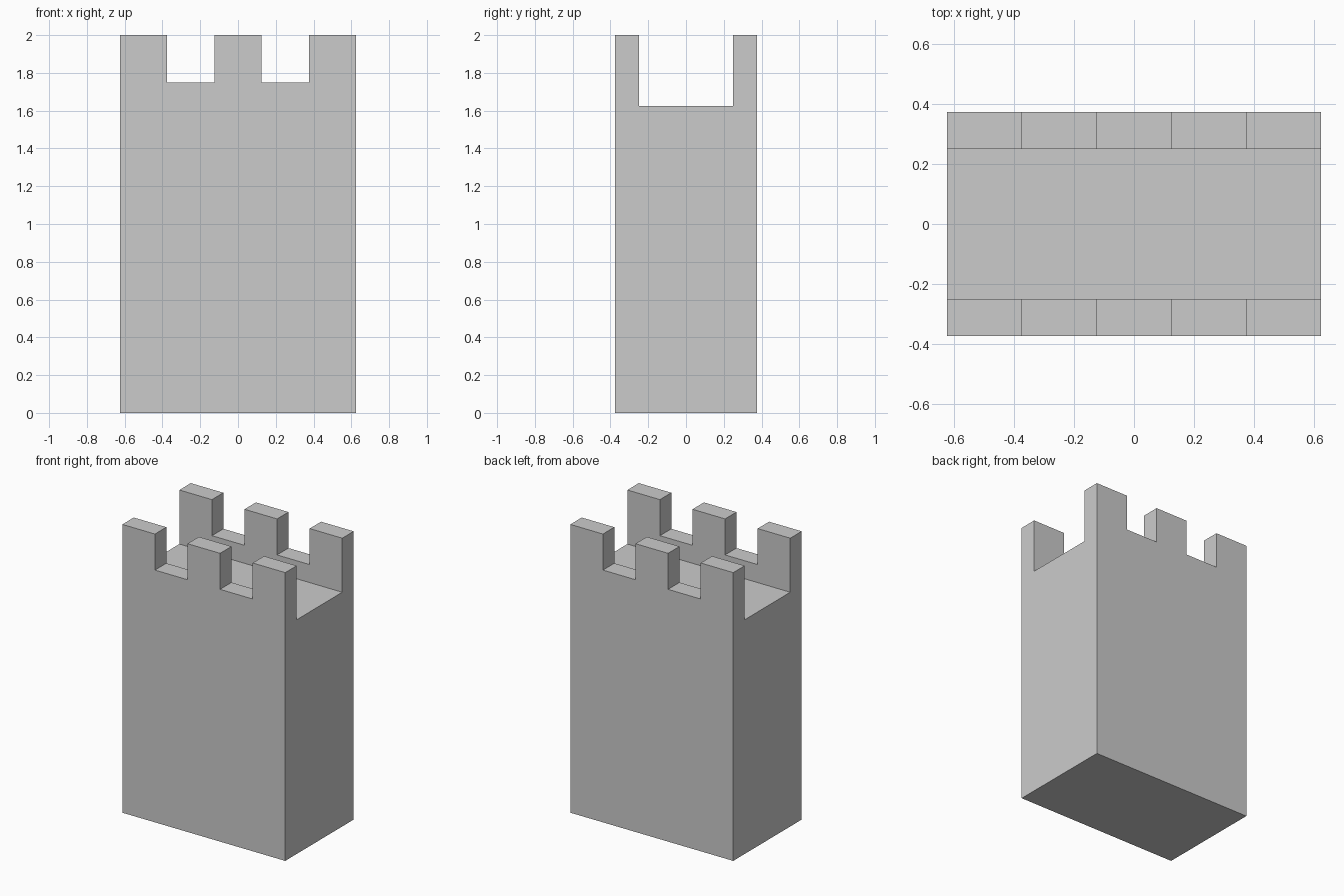
import bpy
import bmesh

if "Cube" in bpy.data.objects:
    bpy.data.objects.remove(bpy.data.objects["Cube"])

HALF_X, HALF_Y, TOP = 0.625, 0.375, 2.0
NOTCH_Z, WALK_Z, WALK_Y = 1.75, 1.625, 0.25


def prism(name, outline, axis, half):
    """Extrude a closed outline symmetrically along x or y."""
    bm = bmesh.new()
    if axis == "Y":
        pts = [(a, -half, z) for a, z in outline]
        move = (0, 2 * half, 0)
    else:
        pts = [(-half, a, z) for a, z in outline]
        move = (2 * half, 0, 0)
    face = bm.faces.new([bm.verts.new(p) for p in pts])
    new = bmesh.ops.extrude_face_region(bm, geom=[face], use_keep_orig=True)["geom"]
    bmesh.ops.translate(bm, vec=move, verts=[v for v in new if isinstance(v, bmesh.types.BMVert)])
    bmesh.ops.recalc_face_normals(bm, faces=bm.faces)
    mesh = bpy.data.meshes.new(name)
    bm.to_mesh(mesh)
    bm.free()
    obj = bpy.data.objects.new(name, mesh)
    bpy.context.collection.objects.link(obj)
    return obj


# Tower: crenellated front outline, five equal steps across, extruded front to back
outline = [(-HALF_X, 0), (HALF_X, 0)]
for i in range(5):
    z = TOP if i % 2 == 0 else NOTCH_Z
    outline += [(HALF_X - 0.25 * i, z), (HALF_X - 0.25 * (i + 1), z)]
tower = prism("tower", outline, "Y", HALF_Y)

# Walkway: open-ended channel cut between the two parapets
channel = prism("walkway_cutter",
                [(-WALK_Y, WALK_Z), (WALK_Y, WALK_Z), (WALK_Y, 2.2), (-WALK_Y, 2.2)],
                "X", HALF_X + 0.2)
channel.hide_render = True
cut = tower.modifiers.new("walkway", "BOOLEAN")
cut.operation = "DIFFERENCE"
cut.solver = "EXACT"
cut.object = channel

# Apply the cut and discard the helper
bpy.context.view_layer.objects.active = tower
tower.select_set(True)
bpy.ops.object.modifier_apply(modifier=cut.name)
bpy.data.objects.remove(channel)
